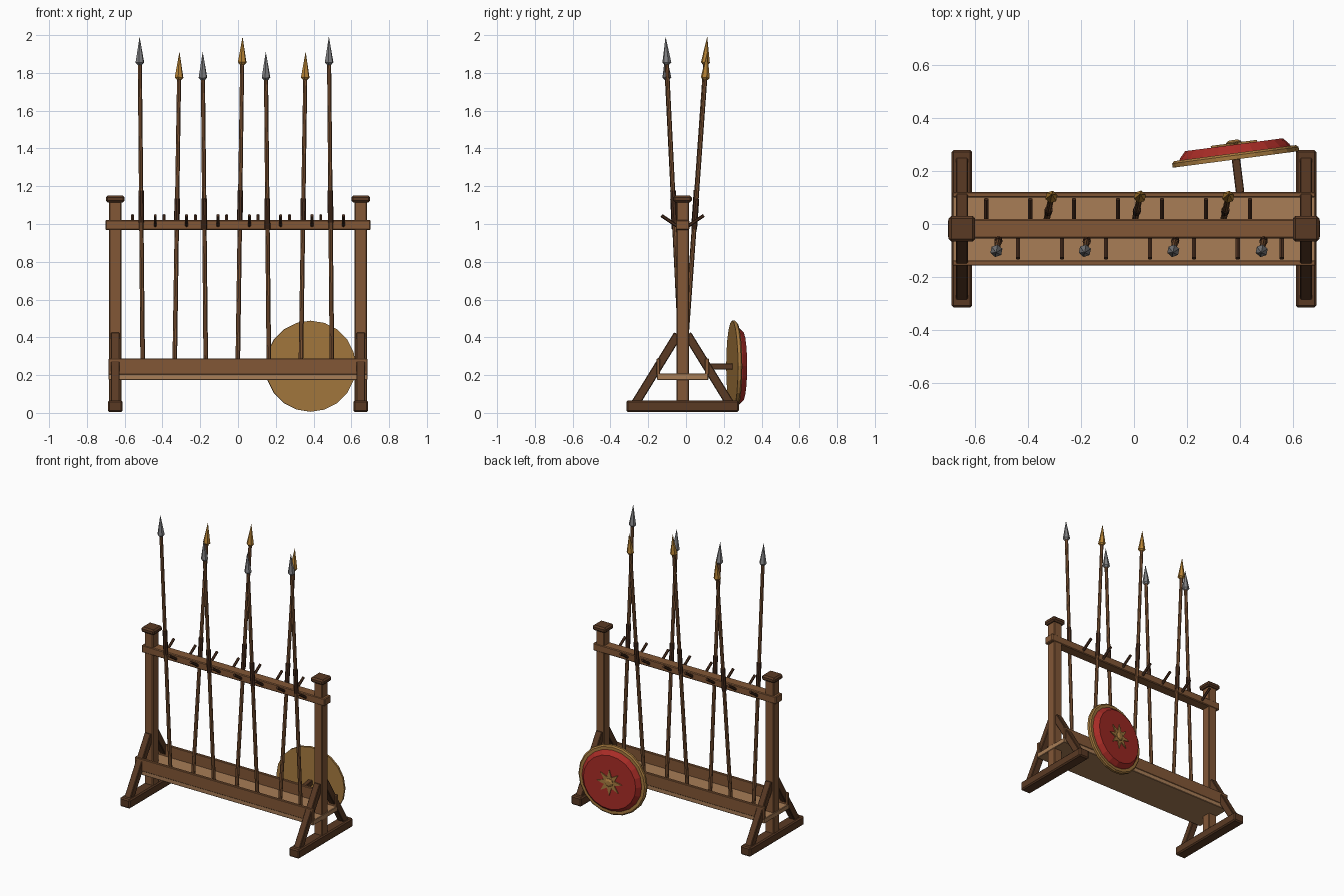
import bpy, bmesh, math
from mathutils import Matrix, Vector

cube = bpy.data.objects.get("Cube")
if cube:
    bpy.data.objects.remove(cube, do_unlink=True)


def material(name, r, g, b):
    lin = [((c / 255 + 0.055) / 1.055) ** 2.4 for c in (r, g, b)] + [1]
    m = bpy.data.materials.new(name)
    m.use_nodes = True
    m.diffuse_color = lin
    bsdf = next(n for n in m.node_tree.nodes if n.type == 'BSDF_PRINCIPLED')
    bsdf.inputs["Base Color"].default_value = lin
    return m


WOOD = material("wood", 130, 87, 54)
DARK = material("dark wood", 90, 58, 36)
LIGHT = material("light wood", 168, 125, 86)
GRIP = material("grip leather", 74, 46, 30)
STEEL = material("steel", 128, 128, 130)
BRONZE = material("bronze", 182, 130, 52)
BRASS = material("shield brass", 165, 121, 62)
RED = material("red paint", 168, 44, 38)


def finish(name, bm, mat, matrix=None):
    bmesh.ops.recalc_face_normals(bm, faces=bm.faces)
    mesh = bpy.data.meshes.new(name)
    bm.to_mesh(mesh)
    bm.free()
    mesh.materials.append(mat)
    ob = bpy.data.objects.new(name, mesh)
    if matrix:
        ob.matrix_world = matrix
    bpy.context.collection.objects.link(ob)
    return ob


def box(name, centre, size, mat, bevel=0.005, matrix=None):
    bm = bmesh.new()
    bmesh.ops.create_cube(bm, size=1)
    bmesh.ops.scale(bm, vec=size, verts=bm.verts)
    bmesh.ops.bevel(bm, geom=bm.edges[:], offset=bevel, segments=1,
                    affect='EDGES', profile=0.5)
    return finish(name, bm, mat, matrix or Matrix.Translation(centre))


def along(a, b):
    # frame whose z axis runs from a to b, centred between them
    a, b = Vector(a), Vector(b)
    turn = (b - a).to_track_quat('Z', 'Y').to_matrix().to_4x4()
    return Matrix.Translation((a + b) / 2) @ turn, (b - a).length


def rod(name, a, b, r1, r2, mat, sides=6):
    matrix, length = along(a, b)
    bm = bmesh.new()
    bmesh.ops.create_cone(bm, cap_ends=True, segments=sides, radius1=r1,
                          radius2=r2, depth=length)
    return finish(name, bm, mat, matrix)


def lathe(name, profile, mat, matrix, sides=20):
    # closed turned solid from (radius, height) points, flat ends
    bm = bmesh.new()
    rings = [[bm.verts.new((r * math.cos(math.tau * i / sides),
                            r * math.sin(math.tau * i / sides), z))
              for i in range(sides)] for r, z in profile]
    for lo, hi in zip(rings, rings[1:]):
        for i in range(sides):
            j = (i + 1) % sides
            bm.faces.new((lo[i], lo[j], hi[j], hi[i]))
    bm.faces.new(rings[0])
    bm.faces.new(rings[-1])
    return finish(name, bm, mat, matrix)


MID = -0.018  # depth of the frame's centre line

# End frames: foot, post, cap and two slanted braces
for side, sx in (("left", 1), ("right", -1)):
    x = 0.65 * sx
    box(side + "_foot", (x, MID, 0.035), (0.078, 0.595, 0.062), DARK, 0.008)
    box(side + "_post", (x, MID, 0.59), (0.064, 0.066, 1.08), WOOD)
    box(side + "_cap", (x, MID, 1.133), (0.1, 0.098, 0.036), DARK, 0.01)
    for end, sy in (("front", -1), ("back", 1)):
        matrix, length = along((x, MID + 0.25 * sy, 0.05),
                               (x, MID + 0.025 * sy, 0.415))
        box(f"{side}_{end}_brace", None, (0.046, 0.046, length), DARK, 0.004, matrix)

# Top rail and tray
box("top_rail", (0, MID, 0.995), (1.405, 0.072, 0.052), WOOD)
box("tray_board", (0, MID, 0.192), (1.37, 0.272, 0.034), LIGHT, 0.003)
for end, sy in (("front", -1), ("back", 1)):
    box(end + "_tray_lip", (0, MID + 0.129 * sy, 0.245), (1.37, 0.02, 0.084), WOOD, 0.003)

# Slanted pegs on both sides of the rail
for i in range(7):
    for end, sy, x0 in (("front", -1, -0.438), ("back", 1, -0.558)):
        x = x0 + 0.166 * i
        rod(f"{end}_peg_{i + 1}", (x, MID + 0.03 * sy, 0.99),
            (x, MID + 0.112 * sy, 1.045), 0.009, 0.009, GRIP)


def spear(name, base, tip, metal):
    a, b = Vector(base), Vector(tip)
    d = (b - a).normalized()
    neck = b - d * 0.135
    rod(name + "_shaft", a, neck, 0.0125, 0.011, WOOD, 8)
    rod(name + "_grip", a.lerp(b, 0.45), a.lerp(b, 0.545), 0.015, 0.015, GRIP, 8)
    rod(name + "_collar", neck - d * 0.012, neck, 0.013, 0.024, metal)
    rod(name + "_head", neck, b, 0.024, 0.0005, metal)


# Spears leaning against either side of the rail
for i in range(4):
    x = -0.521 + 0.334 * i
    top = 1.99 if i in (0, 3) else 1.91
    spear(f"front_spear_{i + 1}", (x + 0.017, -0.022, 0.205), (x, -0.108, top), STEEL)
for i in range(3):
    x = -0.31 + 0.334 * i
    top = 1.99 if i == 1 else 1.91
    spear(f"back_spear_{i + 1}", (x - 0.026, -0.012, 0.205), (x, 0.112, top), BRONZE)

# Round shield hung behind the tray, its axis turned slightly outwards
turn = Matrix.Rotation(math.radians(7.5), 4, 'Z') @ Matrix.Rotation(math.radians(-90), 4, 'X')
hang = Matrix.Translation((0.385, 0.244, 0.247)) @ turn
lathe("shield_rim", [(0.241, 0), (0.241, 0.016), (0.232, 0.024)], BRASS, hang)
lathe("shield_face", [(0.214, 0.02), (0.208, 0.032), (0.186, 0.056)], RED, hang)
lathe("shield_boss", [(0.03, 0.05), (0.03, 0.066), (0.016, 0.074)], BRASS, hang, 8)

# Eight-pointed star on the shield face
bm = bmesh.new()
outline = []
for i in range(16):
    r = 0.04 if i % 2 else 0.088
    a = math.tau * i / 16
    outline.append(bm.verts.new((r * math.cos(a), r * math.sin(a), 0.054)))
face = bm.faces.new(outline)
up = bmesh.ops.extrude_face_region(bm, geom=[face])["geom"]
bmesh.ops.translate(bm, vec=(0, 0, 0.009),
                    verts=[v for v in up if isinstance(v, bmesh.types.BMVert)])
finish("shield_star", bm, BRASS, hang)

# Handle bar between the tray and the shield
matrix, length = along((0.401, 0.118, 0.245), (0.385, 0.246, 0.245))
box("shield_handle", None, (0.032, 0.032, length), DARK, 0.003, matrix)
